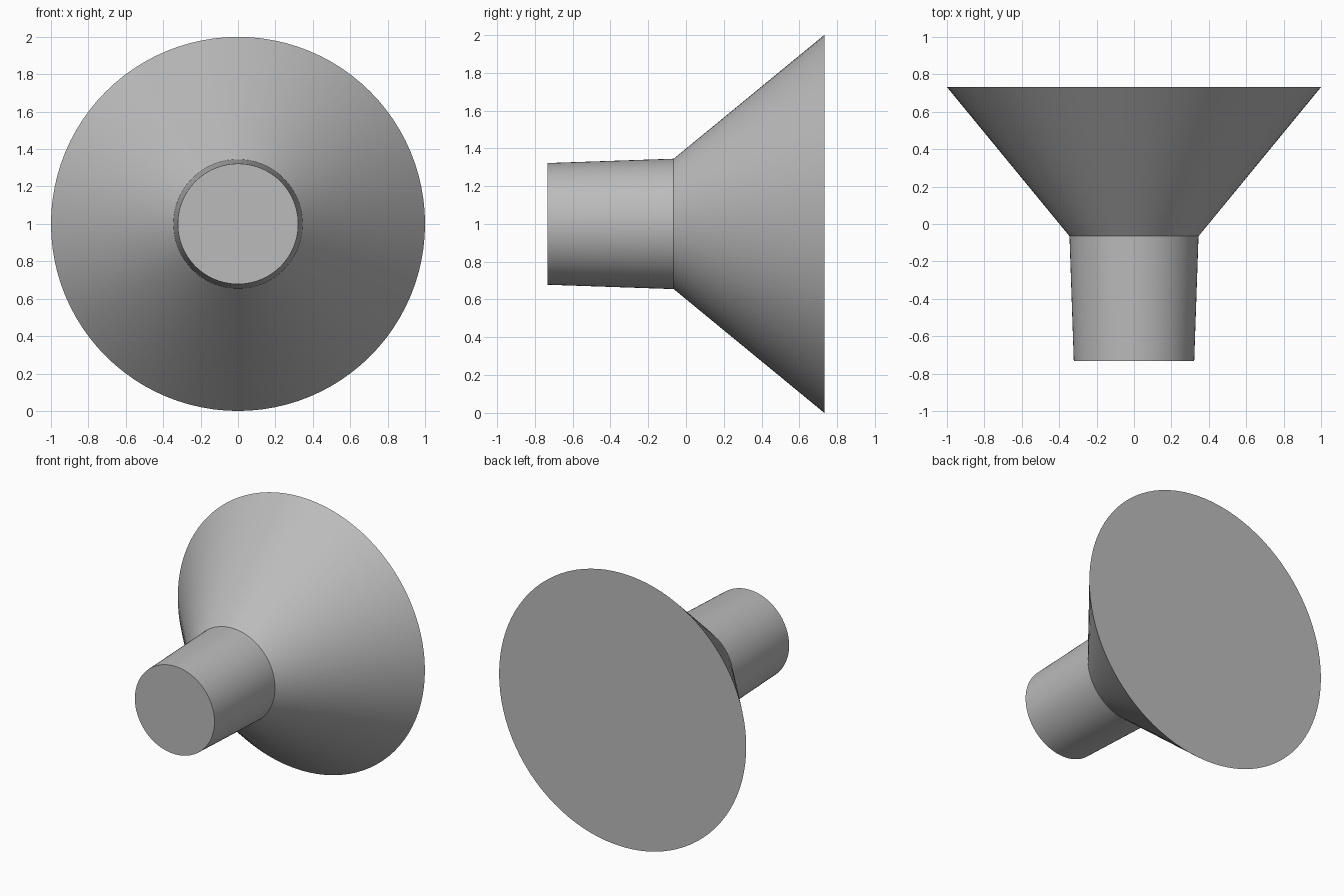
import bpy
import bmesh
from math import cos, sin, tau, radians

cube = bpy.data.objects.get("Cube")
if cube:
    bpy.data.objects.remove(cube, do_unlink=True)

SEGMENTS = 96
CENTRE_Z = 1.0

grey = bpy.data.materials.new("plain grey")
grey.use_nodes = True
colour = (0.5, 0.5, 0.5, 1)
grey.diffuse_color = colour
grey.node_tree.nodes["Principled BSDF"].inputs["Base Color"].default_value = colour


def turned_solid(name, profile):
    """Closed solid of revolution along y from (y, radius) pairs."""
    bm = bmesh.new()
    rings = []
    for y, r in profile:
        rings.append([bm.verts.new((r * cos(tau * i / SEGMENTS), y,
                                    CENTRE_Z + r * sin(tau * i / SEGMENTS)))
                      for i in range(SEGMENTS)])
    for a, b in zip(rings, rings[1:]):
        for i in range(SEGMENTS):
            j = (i + 1) % SEGMENTS
            bm.faces.new((a[i], a[j], b[j], b[i]))
    bm.faces.new(rings[0])
    bm.faces.new(rings[-1])
    bmesh.ops.recalc_face_normals(bm, faces=bm.faces)
    mesh = bpy.data.meshes.new(name)
    bm.to_mesh(mesh)
    bm.free()
    mesh.materials.append(grey)
    obj = bpy.data.objects.new(name, mesh)
    bpy.context.collection.objects.link(obj)
    bpy.ops.object.select_all(action="DESELECT")
    obj.select_set(True)
    bpy.context.view_layer.objects.active = obj
    bpy.ops.object.shade_smooth_by_angle(angle=radians(30))
    return obj


# Tapered neck at the front, flaring into a wide cone closed by a flat back
turned_solid("flared_funnel", [(-0.732, 0.322), (-0.065, 0.345), (0.732, 1.0)])
